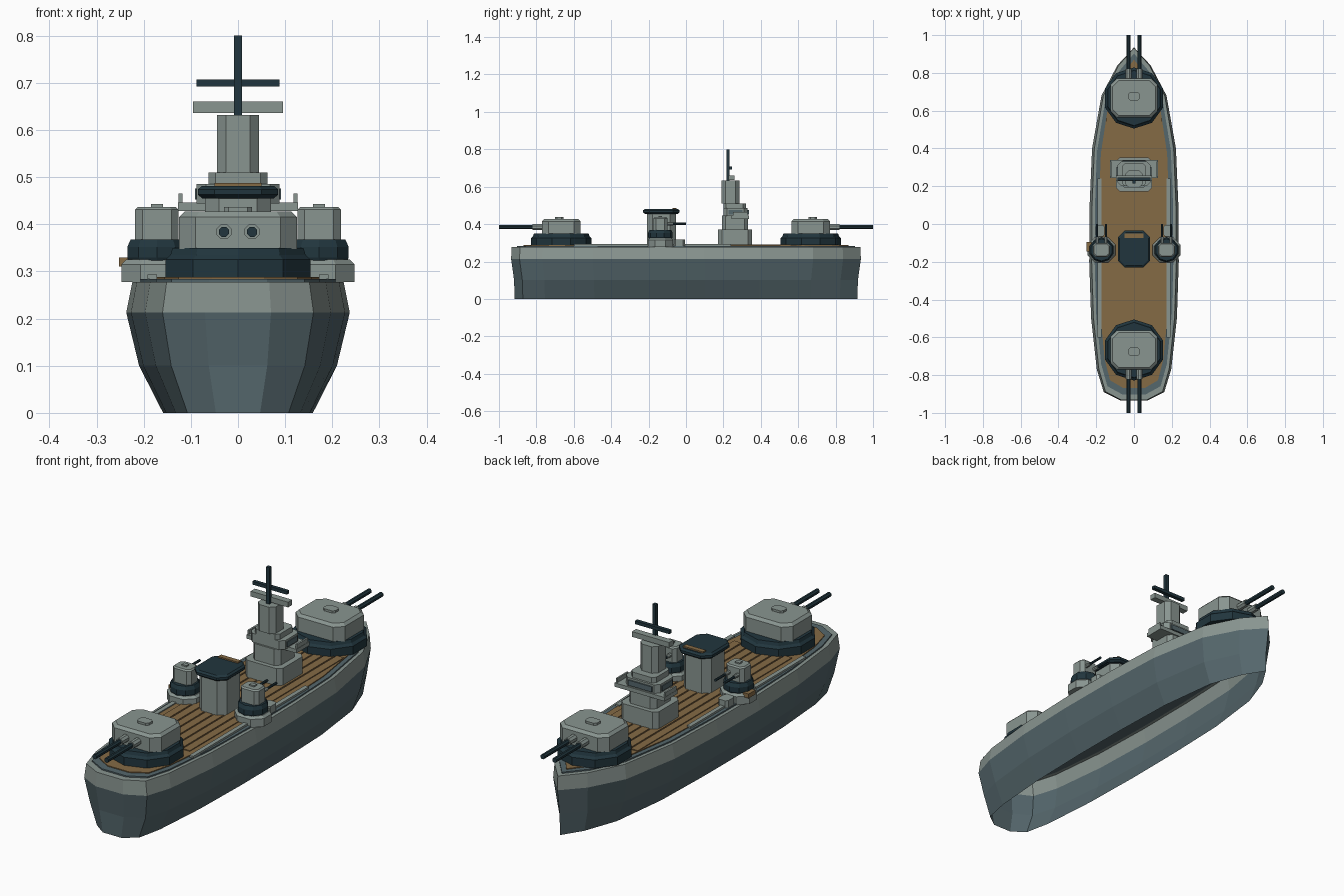
import bpy, bmesh
from math import sin, cos, pi
from mathutils import Matrix

if "Cube" in bpy.data.objects:
    bpy.data.objects.remove(bpy.data.objects["Cube"])


def material(name, rgb):
    m = bpy.data.materials.new(name)
    m.use_nodes = True
    m.diffuse_color = (*rgb, 1)
    m.node_tree.nodes["Principled BSDF"].inputs["Base Color"].default_value = (*rgb, 1)
    return m


GREY = material("light grey paint", (0.25, 0.30, 0.28))
SLATE = material("slate hull paint", (0.09, 0.135, 0.15))
DARK = material("dark blue steel", (0.015, 0.036, 0.047))
WOOD = material("deck wood", (0.235, 0.145, 0.06))


def loft(name, outline, levels, mat, at=(0, 0, 0), turn=None, bottom=True):
    """Stack scaled copies of an outline; levels are (z, x scale, y scale)."""
    bm = bmesh.new()
    rings = [[bm.verts.new((x * sx, y * sy, z)) for x, y in outline] for z, sx, sy in levels]
    n = len(outline)
    for low, high in zip(rings, rings[1:]):
        for i in range(n):
            j = (i + 1) % n
            bm.faces.new((low[i], low[j], high[j], high[i]))
    bm.faces.new(rings[-1])
    if bottom:
        bm.faces.new(rings[0][::-1])
    if turn:
        bm.transform(turn)
    bm.transform(Matrix.Translation(at))
    mesh = bpy.data.meshes.new(name)
    bm.to_mesh(mesh)
    bm.free()
    mesh.materials.append(mat)
    ob = bpy.data.objects.new(name, mesh)
    bpy.context.collection.objects.link(ob)
    return ob


def ngon(n, r, start=0.0):
    return [(r * cos(start + 2 * pi * i / n), r * sin(start + 2 * pi * i / n)) for i in range(n)]


def chamfered(w, d, c):
    x, y = w / 2, d / 2
    return [(x, c - y), (x, y - c), (x - c, y), (c - x, y),
            (-x, y - c), (-x, c - y), (c - x, -y), (x - c, -y)]


def block(name, w, d, z0, z1, mat, at=(0, 0), c=0.0, edge=0.0):
    """Box with chamfered corners and an optional sloped top edge."""
    x, y = w / 2, d / 2
    shape = chamfered(w, d, c) if c else [(x, -y), (x, y), (-x, y), (-x, -y)]
    levels = [(z0, 1, 1), (z1 - edge, 1, 1)]
    if edge:
        levels.append((z1, 1 - 2 * edge / w, 1 - 2 * edge / d))
    return loft(name, shape, levels, mat, (*at, 0))


def barrel(name, x, y0, y1, z, r, mat):
    s = 1 if y1 > y0 else -1
    return loft(name, ngon(8, r, pi / 8), [(0, 1, 1), (abs(y1 - y0), 1, 1)], mat,
                (x, y0, z), Matrix.Rotation(-s * pi / 2, 4, 'X'))


# Hull: open-bottomed shell, pointed bow at +y
half = [(0.07, -0.935), (0.16, -0.89), (0.197, -0.77), (0.227, -0.5), (0.237, -0.2),
        (0.235, 0.1), (0.222, 0.4), (0.172, 0.68), (0.088, 0.84)]
plan = half + [(0, 0.935)] + [(-x, y) for x, y in reversed(half)]
hull = loft("hull", plan, [(0, 0.67, 0.98), (0.1, 0.885, 0.983), (0.213, 1, 1), (0.278, 0.945, 0.997)],
            SLATE, bottom=False)
hull.data.materials.append(GREY)
for f in hull.data.polygons:
    f.material_index = int(f.center.z > 0.2)

# Deck layers
loft("deck_trim", plan, [(0.277, 0.88, 0.965), (0.284, 0.88, 0.965)], SLATE)
loft("wood_deck", plan, [(0.283, 0.79, 0.93), (0.288, 0.79, 0.93)], WOOD)
for i in range(-3, 4):
    block("deck_plank", 0.036, 1.12, 0.287, 0.292, WOOD, (i * 0.043, 0))
for s, side in ((1, "left"), (-1, "right")):
    block(side + "_deck_strip", 0.02, 0.84, 0.284, 0.293, GREY, (s * 0.182, -0.18))

# Main turrets
for s, end in ((-1, "stern"), (1, "bow")):
    y = s * 0.667
    loft(end + "_barbette", ngon(10, 0.162, pi / 2),
         [(0.287, 1, 1), (0.325, 1, 1), (0.335, 0.93, 0.93), (0.35, 0.9, 0.9)], DARK, (0, y, 0))
    block(end + "_turret_house", 0.25, 0.208, 0.347, 0.427, GREY, (0, y), 0.035, 0.012)
    block(end + "_turret_hatch", 0.06, 0.045, 0.425, 0.437, GREY, (0, y + s * 0.01), 0.01)
    for x in (-0.03, 0.03):
        barrel(end + "_gun_sleeve", x, s * 0.76, s * 0.82, 0.384, 0.017, GREY)
        barrel(end + "_gun_barrel", x, s * 0.8, s, 0.384, 0.0115, DARK)

# Funnel
block("funnel", 0.14, 0.155, 0.287, 0.47, GREY, (0, -0.132), 0.03)
loft("funnel_cap", chamfered(0.17, 0.195, 0.035),
     [(0.455, 0.9, 0.9), (0.463, 1, 1), (0.474, 1, 1), (0.481, 0.9, 0.9)], DARK, (0, -0.132, 0))
block("funnel_vent", 0.1, 0.022, 0.478, 0.487, WOOD, (0, -0.062))

# Side turrets and lockers
for s, side in ((1, "left"), (-1, "right")):
    c = (s * 0.172, -0.137)
    block(side + "_side_base", 0.15, 0.135, 0.278, 0.325, GREY, c, 0.04, 0.01)
    loft(side + "_side_barbette", ngon(10, 0.066, pi / 2),
         [(0.323, 0.95, 0.95), (0.33, 1, 1), (0.352, 1, 1), (0.368, 0.88, 0.88)], DARK, (*c, 0))
    block(side + "_side_house", 0.092, 0.075, 0.365, 0.437, GREY, c, 0.015, 0.006)
    block(side + "_side_hatch", 0.025, 0.02, 0.435, 0.443, GREY, c)
    for x in (-0.023, 0.023):
        barrel(side + "_side_gun_sleeve", c[0] + x, -0.105, -0.07, 0.402, 0.009, GREY)
        barrel(side + "_side_gun_barrel", c[0] + x, -0.08, 0.0, 0.402, 0.006, DARK)
    block(side + "_deck_locker", 0.05, 0.06, 0.284, 0.318, GREY, (s * 0.18, -0.035), 0.01)
block("right_wood_platform", 0.028, 0.05, 0.31, 0.33, WOOD, (-0.238, -0.12))

# Bridge tower, built upwards
block("bridge_base", 0.19, 0.18, 0.287, 0.37, GREY, (0, 0.262), 0.02)
block("bridge_middle", 0.14, 0.14, 0.37, 0.445, GREY, (0, 0.262), 0.02)
block("bridge_wings", 0.255, 0.095, 0.428, 0.446, GREY, (0, 0.29))
block("bridge_deck_house", 0.175, 0.13, 0.444, 0.485, GREY, (0, 0.265), 0.02)
block("bridge_upper_house", 0.126, 0.12, 0.485, 0.51, GREY, (0, 0.26), 0.015)
block("bridge_window_band", 0.12, 0.008, 0.452, 0.476, SLATE, (0, 0.332))
for s, side in ((1, "left"), (-1, "right")):
    block(side + "_wing_screen", 0.008, 0.08, 0.446, 0.465, GREY, (s * 0.122, 0.29))
    block(side + "_bridge_window", 0.006, 0.075, 0.452, 0.476, SLATE, (s * 0.0885, 0.265))
block("conning_tower", 0.09, 0.095, 0.51, 0.632, GREY, (0, 0.238), 0.02)
block("range_finder", 0.19, 0.03, 0.636, 0.66, GREY, (0, 0.243))
block("mast", 0.017, 0.017, 0.63, 0.8, DARK, (0, 0.224))
block("mast_crossbar", 0.175, 0.017, 0.692, 0.707, DARK, (0, 0.238))
